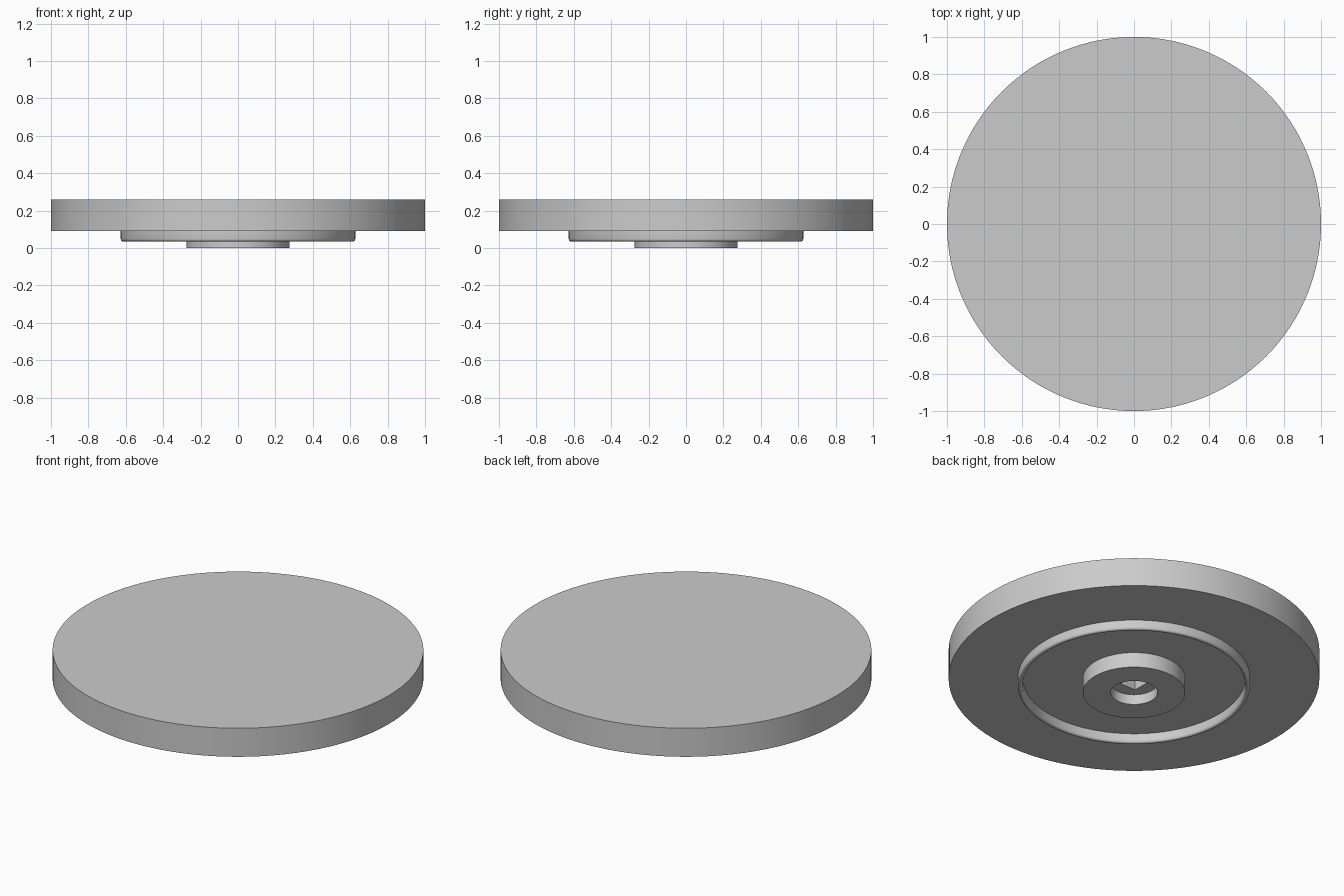
import bpy
import bmesh
import math
from mathutils import Matrix

cube = bpy.data.objects.get("Cube")
if cube:
    bpy.data.objects.remove(cube, do_unlink=True)

SIDES = 128
BOTTOM, TOP = 0.09, 0.26          # underside and top of the disc
RIM_IN, RIM_OUT, RIM_Z = 0.6, 0.627, 0.035
HUB_R, BORE_R, BORE_Z = 0.276, 0.127, 0.06
SQUARE, SQUARE_TOP = 0.104, 0.16

grey = bpy.data.materials.new("plain grey")
grey.use_nodes = True
colour = (0.6, 0.6, 0.6, 1)
grey.diffuse_color = colour
grey.node_tree.nodes["Principled BSDF"].inputs["Base Color"].default_value = colour


def make_object(name, bm):
    mesh = bpy.data.meshes.new(name)
    bmesh.ops.recalc_face_normals(bm, faces=bm.faces)
    bm.to_mesh(mesh)
    bm.free()
    obj = bpy.data.objects.new(name, mesh)
    bpy.context.collection.objects.link(obj)
    mesh.materials.append(grey)
    return obj


def lathe(name, profile):
    """Spin an (r, z) profile about z and cap both of its open ends."""
    bm = bmesh.new()
    rings = []
    for r, z in profile:
        angles = [2 * math.pi * i / SIDES for i in range(SIDES)]
        rings.append([bm.verts.new((r * math.cos(a), r * math.sin(a), z)) for a in angles])
    for low, high in zip(rings, rings[1:]):
        for i in range(SIDES):
            j = (i + 1) % SIDES
            bm.faces.new((low[i], low[j], high[j], high[i]))
    bm.faces.new(rings[0])
    bm.faces.new(rings[-1])
    return make_object(name, bm)


# Rounded lower edge of the thin rim, from inside to outside
mid, half = (RIM_IN + RIM_OUT) / 2, (RIM_OUT - RIM_IN) / 2
rim_edge = []
for k in range(9):
    a = math.pi * k / 8
    rim_edge.append((mid - half * math.cos(a), RIM_Z + half * (1 - math.sin(a))))

# Turned body: bore, hub, thin rim and disc in one section
body = lathe("disc_with_hub", [
    (BORE_R, BORE_Z), (BORE_R, 0), (HUB_R, 0), (HUB_R, BOTTOM), (RIM_IN, BOTTOM),
    *rim_edge,
    (RIM_OUT, BOTTOM), (1, BOTTOM), (1, TOP),
])

# Square drive socket sunk into the floor of the bore
bm = bmesh.new()
height = SQUARE_TOP - 0.02
bmesh.ops.create_cube(bm, size=1, matrix=Matrix.Translation((0, 0, 0.02 + height / 2))
                      @ Matrix.Diagonal((SQUARE, SQUARE, height, 1)))
cutter = make_object("square_socket_cutter", bm)
cutter.hide_render = True

cut = body.modifiers.new("square socket", 'BOOLEAN')
cut.operation = 'DIFFERENCE'
cut.solver = 'EXACT'
cut.object = cutter

bpy.ops.object.select_all(action='DESELECT')
body.select_set(True)
bpy.context.view_layer.objects.active = body
bpy.ops.object.modifier_apply(modifier=cut.name)
bpy.data.objects.remove(cutter, do_unlink=True)
bpy.ops.object.shade_smooth_by_angle(angle=math.radians(30))
